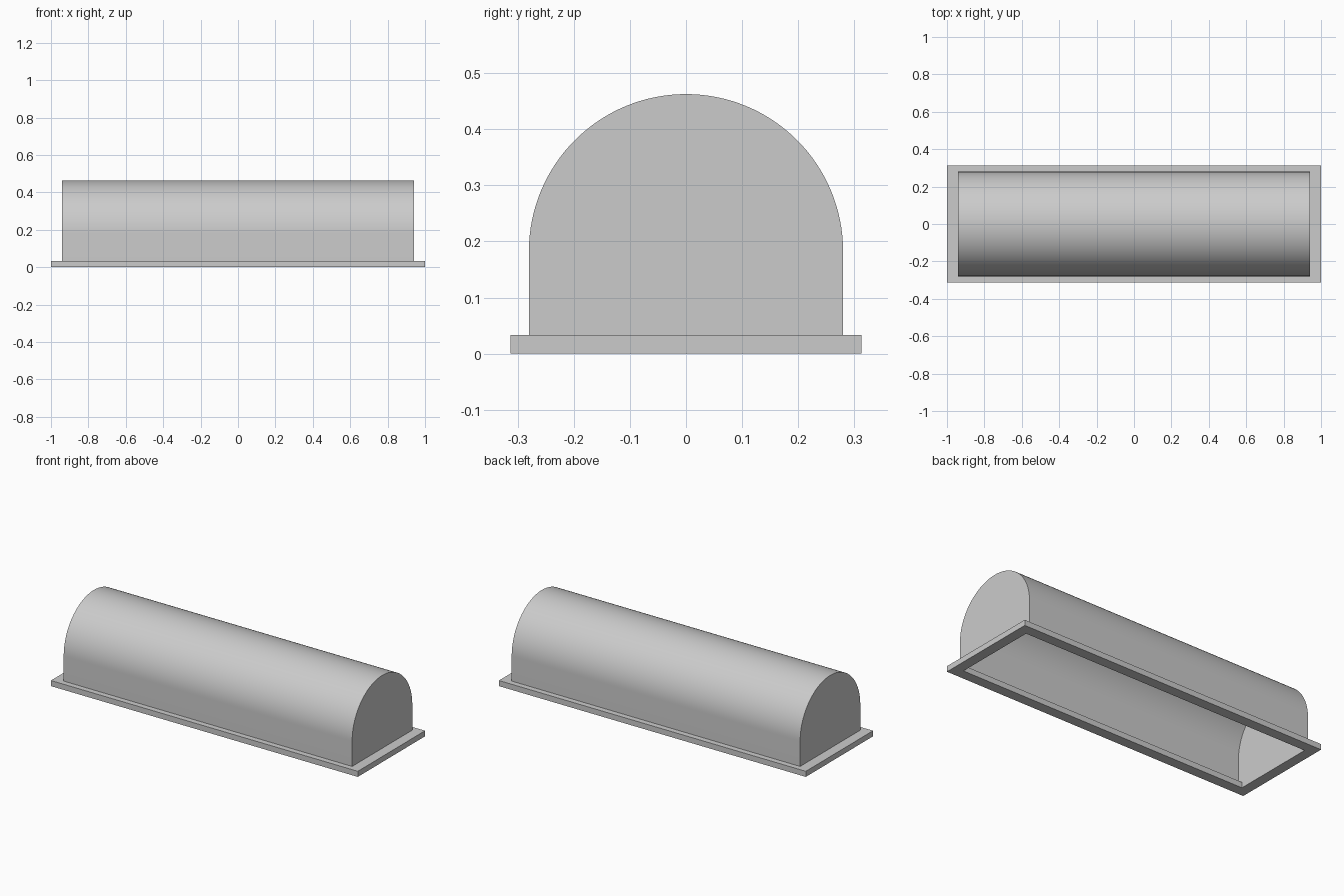
import bpy, bmesh, math

cube = bpy.data.objects.get("Cube")
if cube:
    bpy.data.objects.remove(cube, do_unlink=True)

grey = bpy.data.materials.new("light_grey")
grey.use_nodes = True
colour = (0.6, 0.6, 0.6, 1)
grey.diffuse_color = colour
grey.node_tree.nodes["Principled BSDF"].inputs["Base Color"].default_value = colour

BASE_TOP = 0.033
BODY_X = 0.94
RADIUS = 0.28
SPRING_Z = 0.1825


def add_object(name, bm):
    bmesh.ops.recalc_face_normals(bm, faces=bm.faces[:])
    mesh = bpy.data.meshes.new(name)
    bm.to_mesh(mesh)
    bm.free()
    mesh.materials.append(grey)
    obj = bpy.data.objects.new(name, mesh)
    bpy.context.collection.objects.link(obj)
    return obj


def extrude(bm, faces, offset):
    result = bmesh.ops.extrude_face_region(bm, geom=faces)
    verts = [v for v in result["geom"] if isinstance(v, bmesh.types.BMVert)]
    bmesh.ops.translate(bm, verts=verts, vec=offset)


# Base flange: a rectangular ring, open in the middle
bm = bmesh.new()
corners = [(-1, -1), (1, -1), (1, 1), (-1, 1)]
outer = [bm.verts.new((x, y * 0.313, 0)) for x, y in corners]
inner = [bm.verts.new((x * BODY_X, y * 0.252, 0)) for x, y in corners]
ring = []
for i in range(4):
    j = (i + 1) % 4
    ring.append(bm.faces.new((outer[i], outer[j], inner[j], inner[i])))
extrude(bm, ring, (0, 0, BASE_TOP))
add_object("base_flange", bm)

# Vaulted cover: an arched end pushed along x, hollow and open underneath
bm = bmesh.new()
steps = 64
profile = [(RADIUS, BASE_TOP)]
for i in range(steps + 1):
    a = math.pi * i / steps
    profile.append((RADIUS * math.cos(a), SPRING_Z + RADIUS * math.sin(a)))
profile.append((-RADIUS, BASE_TOP))
end = bm.faces.new([bm.verts.new((-BODY_X, y, z)) for y, z in profile])
extrude(bm, [end], (2 * BODY_X, 0, 0))
if not end.is_valid or len([f for f in bm.faces if len(f.verts) > 4]) < 2:
    bm.verts.ensure_lookup_table()
    bm.faces.new([v for v in bm.verts if v.co.x < 0])
bmesh.ops.recalc_face_normals(bm, faces=bm.faces[:])
bottom = [f for f in bm.faces if f.calc_center_median().z < BASE_TOP + 0.001]
bmesh.ops.delete(bm, geom=bottom, context="FACES_ONLY")
cover = add_object("vaulted_cover", bm)

bpy.ops.object.select_all(action="DESELECT")
cover.select_set(True)
bpy.context.view_layer.objects.active = cover
bpy.ops.object.shade_smooth_by_angle(angle=math.radians(30))
